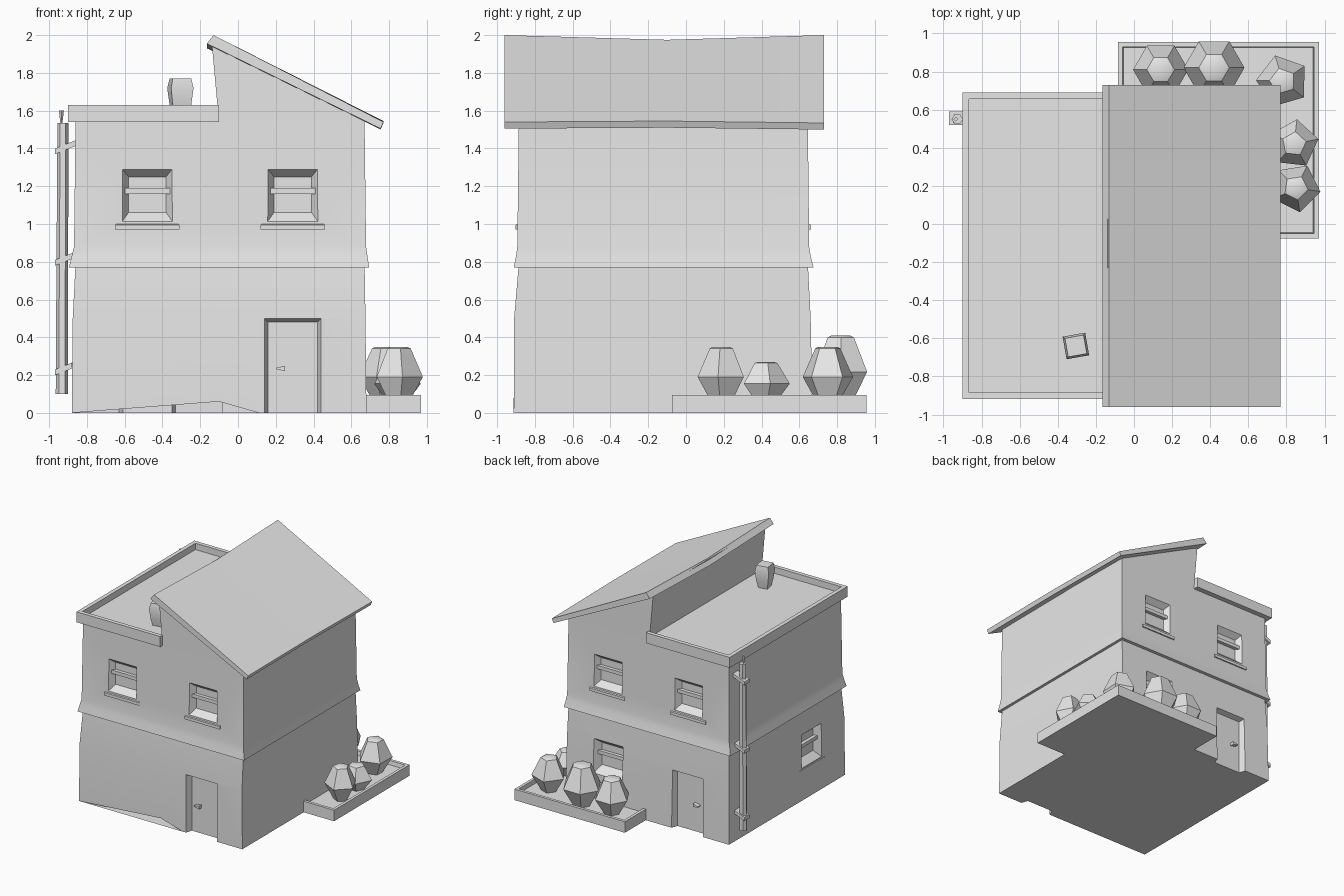
import bpy, bmesh
from math import cos, sin, pi, radians
from mathutils import Vector

cube = bpy.data.objects.get("Cube")
if cube:
    bpy.data.objects.remove(cube, do_unlink=True)

grey = bpy.data.materials.new("plain_grey")
grey.use_nodes = True
grey.diffuse_color = (0.8, 0.8, 0.8, 1)
grey.node_tree.nodes["Principled BSDF"].inputs["Base Color"].default_value = grey.diffuse_color


def loft(name, rings, smooth=True):
    """Closed solid through a list of equal-sized point rings."""
    bm = bmesh.new()
    loops = [[bm.verts.new(p) for p in ring] for ring in rings]
    n = len(loops[0])
    for a, b in zip(loops, loops[1:]):
        for i in range(n):
            j = (i + 1) % n
            bm.faces.new((a[i], a[j], b[j], b[i]))
    bm.faces.new(loops[0])
    bm.faces.new(loops[-1])
    bmesh.ops.recalc_face_normals(bm, faces=bm.faces)
    mesh = bpy.data.meshes.new(name)
    bm.to_mesh(mesh)
    bm.free()
    mesh.materials.append(grey)
    ob = bpy.data.objects.new(name, mesh)
    bpy.context.collection.objects.link(ob)
    if smooth:
        soften(ob)
    return ob


def activate(ob):
    bpy.ops.object.select_all(action="DESELECT")
    ob.select_set(True)
    bpy.context.view_layer.objects.active = ob


def soften(ob):
    activate(ob)
    bpy.ops.object.shade_smooth_by_angle(angle=radians(38))


def rect(x0, x1, y0, y1, z):
    return [(x0, y0, z), (x1, y0, z), (x1, y1, z), (x0, y1, z)]


def ngon(x, y, z, r, n, turn=0):
    return [(x + r * cos(turn + 2 * pi * i / n), y + r * sin(turn + 2 * pi * i / n), z) for i in range(n)]


def box(name, x0, x1, y0, y1, z0, z1):
    return loft(name, [rect(x0, x1, y0, y1, z0), rect(x0, x1, y0, y1, z1)])


# Maps from (along wall, depth into wall, height) to space
WALLS = {
    "front": lambda u, d, z: (u, -0.89 + d, z),
    "back": lambda u, d, z: (u, 0.65 - d, z),
    "left": lambda u, d, z: (-0.87 + d, u, z),
}


def wall_solid(name, wall, sections):
    """Solid through upright rectangles (depth, centre, half width, bottom, top)."""
    put = WALLS[wall]
    return loft(name, [[put(u - w, d, a), put(u + w, d, a), put(u + w, d, b), put(u - w, d, b)]
                       for d, u, w, a, b in sections], smooth=False)


def cut(target, cutter):
    cutter.hide_render = True
    mod = target.modifiers.new("opening", "BOOLEAN")
    mod.operation = "DIFFERENCE"
    mod.solver = "EXACT"
    mod.object = cutter
    activate(target)
    bpy.ops.object.modifier_apply(modifier=mod.name)
    bpy.data.objects.remove(cutter, do_unlink=True)


def window(storey, wall, u, z):
    """Splayed recess with a cross bar and a slim sill."""
    cut(storey, wall_solid("cutter", wall, [(-0.06, u, 0.17, z - 0.19, z + 0.19),
                                            (0.05, u, 0.1, z - 0.09, z + 0.1)]))
    wall_solid(wall + "_window_bar", wall, [(0.02, u, 0.12, z + 0.01, z + 0.04),
                                            (0.07, u, 0.1, z + 0.01, z + 0.04)])
    wall_solid(wall + "_window_sill", wall, [(-0.012, u, 0.17, z - 0.18, z - 0.155),
                                             (0.03, u, 0.15, z - 0.18, z - 0.14)])


def door(storey, wall, u):
    """Recessed doorway with a small pointed handle."""
    cut(storey, wall_solid("cutter", wall, [(-0.08, u, 0.17, -0.1, 0.52),
                                            (0.035, u, 0.13, -0.1, 0.48)]))
    put = WALLS[wall]
    loft(wall + "_door_handle", [
        [put(u - 0.04 + s, d, 0.235 + h) for d, h in ((0, -w), (0, w), (0.05, w), (0.05, -w))]
        for s, w in ((-0.05, 0.003), (0, 0.014))])


# Lower storey, its front foot lifted in the middle
def footprint(x0, x1, y0, y1, z, lift=0):
    return [(x0, y0, z), (-0.1, y0, z + lift), (0.11, y0, z), (x1, y0, z), (x1, y1, z), (x0, y1, z)]


lower = loft("lower_storey", [
    footprint(-0.88, 0.68, -0.912, 0.67, 0, 0.06),
    footprint(-0.875, 0.675, -0.91, 0.66, 0.5),
    footprint(-0.86, 0.67, -0.885, 0.645, 0.79)], smooth=False)
door(lower, "front", 0.29)
door(lower, "back", -0.48)
window(lower, "back", 0.28, 0.42)
window(lower, "left", -0.46, 0.42)
soften(lower)

# Upper storey with a flared skirt
upper = loft("upper_storey", [
    rect(-0.895, 0.695, -0.912, 0.675, 0.77),
    rect(-0.88, 0.685, -0.9, 0.66, 0.83),
    rect(-0.868, 0.678, -0.893, 0.652, 0.88),
    rect(-0.86, 0.67, -0.885, 0.645, 1.54)], smooth=False)
for side in ("front", "back"):
    for u in (-0.48, 0.29):
        window(upper, side, u, 1.15)
soften(upper)

# Loft room under the sloping roof
loft("loft_room", [[(-0.1, y, 1.53), (0.67, y, 1.53), (0.67, y, 1.56), (-0.14, y, 1.97)]
                   for y in (-0.885, 0.645)])

# Sloping roof, sagging a little at mid length
loft("sloping_roof", [
    [(-0.165, y, high - 0.045), (-0.13, y, high), (0.77, y, low), (0.755, y, low - 0.035)]
    for y, high, low in ((-0.96, 2.0, 1.54), (-0.1, 1.975, 1.545), (0.73, 2.0, 1.535))])

# Flat roof and its parapet
box("flat_roof", -0.88, -0.1, -0.9, 0.67, 1.54, 1.575)
PX0, PX1, PY0, PY1, PT = -0.9, -0.1, -0.918, 0.69, 0.035
box("parapet_left", PX0, PX0 + PT, PY0, PY1, 1.54, 1.63)
box("parapet_front", PX0, PX1, PY0, PY0 + PT, 1.54, 1.63)
box("parapet_back", PX0, PX1, PY1 - PT, PY1, 1.54, 1.63)

# Chimney pot
loft("chimney", [ngon(-0.305, -0.64, z, r, 4, radians(55))
                 for z, r in ((1.56, 0.05), (1.63, 0.07), (1.72, 0.085), (1.77, 0.07))])

# Drainpipe with brackets
loft("drainpipe", [ngon(x, 0.55, z, r, 6) for x, z, r in
                   ((-0.932, 0.1, 0.033), (-0.93, 0.8, 0.031), (-0.927, 1.535, 0.029))])
loft("drainpipe_tip", [ngon(-0.935, 0.55, z, r, 4) for z, r in ((1.53, 0.005), (1.6, 0.013))])
for z in (0.23, 0.81, 1.4):
    loft("pipe_bracket", [[(x, y, z + (x + 0.93) * 0.4 + h) for x, y in
                           ((-0.97, 0.52), (-0.86, 0.52), (-0.86, 0.59), (-0.97, 0.59))]
                          for h in (-0.015, 0.015)])


# Corner planter: soil bed with a raised outer rim
def corner(grow, inner, z):
    e = 0.95 + grow
    return [(-0.08 - grow, e, z), (-0.08 - grow, inner, z), (inner, inner, z),
            (inner, -0.07 - grow, z), (e + 0.015, -0.07 - grow, z), (e + 0.015, e, z)]


loft("planter", [corner(0.005, 0.655, 0), corner(0.005, 0.655, 0.095),
                 corner(-0.02, 0.665, 0.095), corner(-0.025, 0.665, 0.06)])

# Shrubs: faceted buds (x, y, radius, height, sides, turn)
for x, y, r, top, sides, turn in (
        (0.14, 0.81, 0.145, 0.36, 6, 0), (0.42, 0.82, 0.16, 0.41, 6, 0),
        (0.78, 0.75, 0.14, 0.35, 5, 0.6), (0.84, 0.42, 0.13, 0.27, 5, 0.2),
        (0.85, 0.19, 0.13, 0.35, 5, 1.1)):
    h = top - 0.06
    loft("shrub", [ngon(x, y, 0.06 + h * t, r * k, sides, turn)
                   for t, k in ((0, 0.45), (0.45, 1), (0.97, 0.5), (1, 0.35))])
